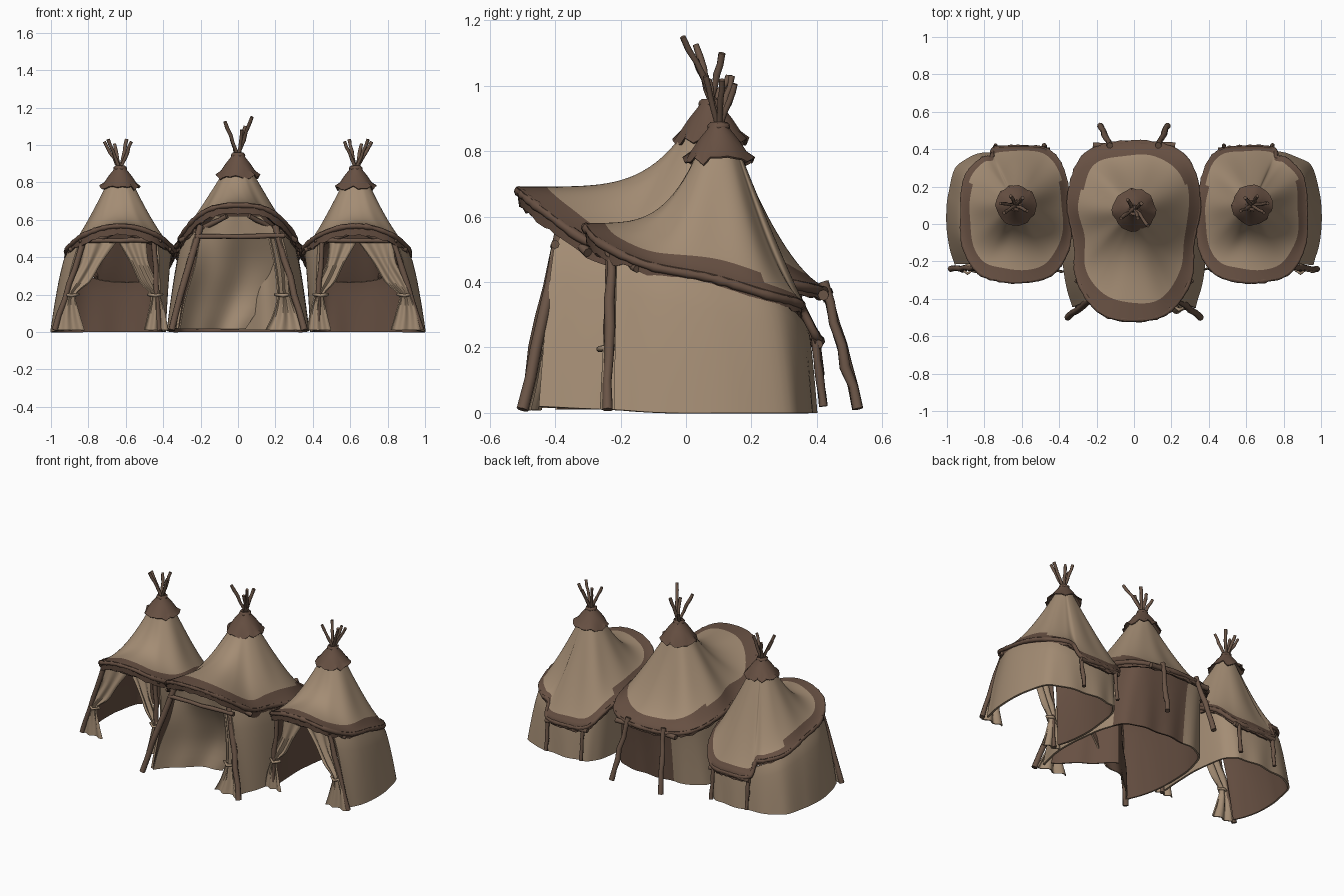
import bpy, math, random
from mathutils import Vector

random.seed(4)
if "Cube" in bpy.data.objects:
    bpy.data.objects.remove(bpy.data.objects["Cube"])


def material(name, rgb):
    m = bpy.data.materials.new(name)
    m.use_nodes = True
    m.diffuse_color = (*rgb, 1)
    bsdf = m.node_tree.nodes["Principled BSDF"]
    bsdf.inputs["Base Color"].default_value = (*rgb, 1)
    bsdf.inputs["Roughness"].default_value = 0.9
    return m


CANVAS = material("tan canvas", (0.37, 0.265, 0.175))
HIDE = material("brown hide", (0.135, 0.08, 0.055))
WOOD = material("brown wood", (0.145, 0.09, 0.062))


def spline(pts, per=8, closed=False):
    """Smooth path through points of any dimension."""
    n, out = len(pts), []
    for i in range(n if closed else n - 1):
        idx = [i - 1, i, i + 1, i + 2]
        idx = [k % n if closed else min(max(k, 0), n - 1) for k in idx]
        a, b, c, d = (pts[k] for k in idx)
        for j in range(per):
            t = j / per
            out.append(tuple(q + 0.5 * t * (r - p + t * (2 * p - 5 * q + 4 * r - s + t * (3 * (q - r) + s - p)))
                             for p, q, r, s in zip(a, b, c, d)))
    return out if closed else out + [tuple(pts[-1])]


def flipped(pts):
    """Mirror a list of points (x first), keeping its turning direction."""
    return [(-p[0], *p[1:]) for p in reversed(pts)]


def loft(name, rows, closed=False, thick=0.012, rule=None, mats=(CANVAS, HIDE)):
    n = len(rows[0])
    faces, ids = [], []
    for r in range(len(rows) - 1):
        for i in range(n if closed else n - 1):
            k = (i + 1) % n
            faces.append((r * n + i, r * n + n + i, r * n + n + k, r * n + k))
            ids.append(rule(r, rows[r][i]) if rule else 0)
    me = bpy.data.meshes.new(name)
    me.from_pydata([p for row in rows for p in row], [], faces)
    for m in mats:
        me.materials.append(m)
    me.polygons.foreach_set("material_index", ids)
    ob = bpy.data.objects.new(name, me)
    bpy.context.collection.objects.link(ob)
    bpy.ops.object.select_all(action="DESELECT")
    ob.select_set(True)
    bpy.context.view_layer.objects.active = ob
    mod = ob.modifiers.new("Thickness", "SOLIDIFY")
    mod.thickness, mod.offset, mod.material_offset = thick, -1, len(mats) - 1
    bpy.ops.object.modifier_apply(modifier=mod.name)
    bpy.ops.object.shade_smooth_by_angle(angle=math.radians(45))


def tube(name, pts, radius, mat=WOOD, closed=False, rough=0.12):
    cu = bpy.data.curves.new(name, "CURVE")
    cu.dimensions, cu.bevel_depth, cu.bevel_resolution, cu.use_fill_caps = "3D", radius, 2, True
    sp = cu.splines.new("POLY")
    sp.points.add(len(pts) - 1)
    sp.use_cyclic_u = closed
    for point, p in zip(sp.points, pts):
        point.co = (*p, 1)
        point.radius = 1 + random.uniform(-rough, rough)
    cu.materials.append(mat)
    bpy.context.collection.objects.link(bpy.data.objects.new(name, cu))


def pole(name, a, b, radius=0.014):
    a, b = Vector(a), Vector(b)
    pts = [a.lerp(b, t / 6) for t in range(7)]
    for p in pts[1:-1]:
        p += Vector([random.uniform(-1, 1) * radius * 0.3 for _ in range(3)])
    tube(name, pts, radius)


def roof(name, cx, cy, top, rim, band):
    """Sagging canvas roof; rim points are x, y, z, steepness; band is the hide width front and back."""
    rim = spline(rim, 8, True)
    steps, rows = 24, []
    for r in range(steps + 1):
        s, row = r / steps, []
        for x, y, z, p in rim:
            a = math.atan2(y - cy, x)
            x0, y0 = 0.05 * math.cos(a), cy + 0.05 * math.sin(a)
            fold = 1 - 0.03 * math.sin(math.pi * s) * (1 + math.cos(7 * a))
            row.append((cx + x0 + (x - x0) * s * fold, y0 + (y - y0) * s * fold,
                        z + (top - z) * (1 - s) ** p))
        rows.append(row)
    # hanging ragged edge, deeper over the door
    rows.append([(cx + x * 0.985, cy + (y - cy) * 0.985, z - (0.055 if y < -0.2 else 0.035) - random.uniform(0, 0.012))
                 for x, y, z, p in rim])
    loft(name, rows, True, rule=lambda r, p: int(r >= steps - band[p[1] > cy + 0.12]))
    tube(name + "_edge_roll", [(cx + x * 0.985, y * 0.985, z - 0.014) for x, y, z, p in rim], 0.014, HIDE, True, 0.2)


def cap(name, cx, cy, z0, z1, r0):
    """Flared hide collar with a ragged hem, tied at the neck."""
    rows = []
    for t, r in ((0, 0.24), (0.2, 0.34), (0.45, 0.57), (0.75, 0.8), (1, 1)):
        row = []
        for i in range(26):
            a = math.tau * i / 26
            hem = random.uniform(-1, 1) * 0.016 if t == 1 else 0
            rr = r0 * r + hem * 0.4
            row.append((cx + rr * math.cos(a), cy + rr * math.sin(a), z1 + (z0 - z1) * t + hem))
        rows.append(row)
    loft(name, rows, True, 0.006, mats=(HIDE,))
    neck = [(cx + 0.026 * math.cos(i), cy + 0.026 * math.sin(i), z1 - 0.015) for i in range(6)]
    tube(name + "_tie", neck, 0.012, HIDE, True)


def wall(name, cx, top, bottom, rule=None):
    a, b = spline(top), spline(bottom)
    rows = []
    for r in range(9):
        t = r / 8
        rows.append([(cx + p[0] + (q[0] - p[0]) * t ** 0.65, p[1] + (q[1] - p[1]) * t ** 0.65
                      + 0.005 * math.sin(i * 0.9) * t,
                      p[2] * (1 - t) + q[2] * t) for i, (p, q) in enumerate(zip(a, b))])
    loft(name, rows, rule=rule)


def drape(name, profile, fold=0.01, waves=2, mats=(CANVAS,)):
    """Cloth panel; profile rows are left x, left y, right x, right y, z, sag."""
    rows = []
    for xa, ya, xb, yb, z, sag in spline(profile, 4):
        rows.append([(xa + (xb - xa) * u, ya + (yb - ya) * u
                      + fold * math.sin(math.tau * waves * u) + sag * math.sin(math.pi * u), z)
                     for u in (k / 18 for k in range(19))])
    loft(name, rows, thick=0.008, mats=mats)


# Middle tent
rim = [(0.1, -0.51, 0.685, 4.2), (0.22, -0.44, 0.63, 3), (0.305, -0.29, 0.53, 1.8), (0.315, -0.1, 0.485, 1.2),
       (0.35, 0.12, 0.45, 1.1), (0.29, 0.34, 0.405, 1.3), (0.13, 0.43, 0.385, 1.6)]
roof("middle_roof", 0, 0.07, 0.9, rim + flipped(rim), (4, 5))
cap("middle_cap", 0, 0.075, 0.83, 0.96, 0.115)
top = [(0.21, -0.39, 0.56), (0.28, -0.22, 0.51), (0.3, 0.1, 0.46), (0.26, 0.31, 0.41), (0.1, 0.36, 0.4)]
base = [(0.33, -0.45, 0.02), (0.38, -0.22, 0.01), (0.36, 0.1, 0), (0.28, 0.27, 0), (0.1, 0.31, 0)]
wall("middle_wall", 0, top + flipped(top), base + flipped(base),
     rule=lambda r, p: int(p[1] > 0.2 and p[0] > -0.12))
drape("middle_gable", [(-0.12, -0.4, 0.12, -0.4, 0.62, 0), (-0.22, -0.385, 0.23, -0.385, 0.51, 0)], 0.004)
drape("middle_door_curtain", [(-0.2, -0.37, 0.2, -0.36, 0.52, 0), (-0.23, -0.39, 0.2, -0.28, 0.35, 0.06),
                              (-0.28, -0.42, 0.14, -0.22, 0.18, 0.08), (-0.31, -0.45, 0.04, -0.22, 0.015, 0.06)],
      0.008, mats=(CANVAS, HIDE))
drape("middle_inner_curtain", [(0.02, -0.12, 0.24, -0.34, 0.5, 0), (0, -0.14, 0.31, -0.4, 0.01, 0)],
      0.008, mats=(CANVAS, HIDE))
drape("middle_tied_curtain", [(0.17, -0.39, 0.23, -0.4, 0.5, 0), (0.2, -0.41, 0.27, -0.42, 0.35, 0),
                              (0.215, -0.43, 0.28, -0.44, 0.2, 0), (0.19, -0.45, 0.32, -0.46, 0.09, 0),
                              (0.15, -0.46, 0.35, -0.48, 0.01, 0)], 0.014)
tube("middle_curtain_tie", [(0.2, -0.43, 0.2), (0.24, -0.46, 0.195), (0.28, -0.44, 0.2), (0.24, -0.41, 0.2)],
     0.009, CANVAS, True)
pole("middle_front_beam", (-0.23, -0.4, 0.51), (0.25, -0.4, 0.515), 0.013)
for s, side in ((1, "left"), (-1, "right")):
    pole(side + "_middle_front_pole", (s * 0.2, -0.38, 0.57), (s * 0.355, -0.5, 0.01), 0.017)
    pole(side + "_middle_eave_pole", (s * 0.06, -0.44, 0.62), (s * 0.31, -0.3, 0.49), 0.014)
    pole(side + "_middle_back_pole", (s * 0.13, 0.42, 0.4), (s * 0.18, 0.525, 0.012), 0.016)
pole("middle_back_beam", (-0.22, 0.42, 0.36), (0.22, 0.42, 0.36), 0.016)
for i, tip in enumerate([(0.075, -0.01, 1.15), (-0.07, 0.03, 1.125), (0.04, 0.11, 1.1),
                         (-0.035, 0.13, 1.03), (0.02, 0.03, 1.08)]):
    pole(f"middle_top_pole_{i + 1}", (-tip[0] * 0.2, 0.11 - tip[1] * 0.4, 0.9), tip, 0.01)

# Side tents, built mirrored: local +x points away from the middle
front = [(0.07, -0.305, 0.575, 3.5), (0.2, -0.26, 0.53, 2.4), (0.28, -0.12, 0.465, 1.5), (0.29, 0.08, 0.425, 1.2)]
# the back of the roof steps down over a low frame
back = [(0.27, 0.25, 0.375, 1.2), (0.19, 0.345, 0.35, 1.35), (0.135, 0.36, 0.33, 1.3), (0.115, 0.405, 0.245, 1.15),
        (-0.03, 0.415, 0.235, 1.1), (-0.17, 0.395, 0.25, 1.1), (-0.25, 0.29, 0.35, 1.15)]
side_rim = front + back + flipped(front)
side_top = [(0.2, -0.21, 0.5), (0.27, -0.08, 0.45), (0.275, 0.1, 0.41), (0.24, 0.28, 0.35), (0.11, 0.36, 0.28),
            (-0.11, 0.365, 0.27), (-0.22, 0.29, 0.33), (-0.27, 0.1, 0.41), (-0.27, -0.08, 0.45), (-0.2, -0.21, 0.5)]
side_base = [(0.33, -0.22, 0.01), (0.37, -0.05, 0), (0.365, 0.15, 0), (0.3, 0.33, 0), (0.1, 0.39, 0),
             (-0.1, 0.39, 0), (-0.2, 0.33, 0), (-0.24, 0.12, 0), (-0.24, -0.05, 0), (-0.22, -0.21, 0.01)]
wide, narrow = (1, 0), (-0.8, 0.02)
for s, side in ((1, "left"), (-1, "right")):
    cx = 0.63 * s
    turn = list if s > 0 else flipped
    roof(side + "_roof", cx, 0.1, 0.835, turn(side_rim), (4, 2))
    cap(side + "_cap", cx, 0.1, 0.77, 0.89, 0.107)
    wall(side + "_wall", cx, turn(side_top), turn(side_base))
    # parted door curtains, tied back to the posts
    for label, (k, off) in (("outer", wide), ("inner", narrow)):
        prof = []
        for xo, xi, y, z in ((0.2, 0.02, -0.22, 0.48), (0.215, 0.1, -0.225, 0.37), (0.27, 0.16, -0.23, 0.27),
                             (0.29, 0.235, -0.24, 0.2), (0.325, 0.22, -0.245, 0.11), (0.345, 0.19, -0.25, 0.01)):
            xa, xb = sorted((cx + s * (k * xo + off), cx + s * (k * xi + off)))
            prof.append((xa, y, xb, y - 0.005, z, 0))
        drape(f"{side}_{label}_curtain", prof, 0.009)
        tx = cx + s * (k * 0.26 + off)
        tube(f"{side}_{label}_curtain_tie", [(tx - 0.035, -0.24, 0.2), (tx, -0.265, 0.195),
                                             (tx + 0.035, -0.24, 0.2), (tx, -0.22, 0.2)], 0.009, CANVAS, True)
    pole(side + "_outer_front_pole", (cx + s * 0.19, -0.23, 0.51), (cx + s * 0.35, -0.24, 0.01), 0.015)
    pole(side + "_inner_front_pole", (cx - s * 0.18, -0.23, 0.51), (cx - s * 0.21, -0.24, 0.01), 0.015)
    pole(side + "_front_beam", (cx - s * 0.22, -0.235, 0.49), (cx + s * 0.22, -0.235, 0.49), 0.013)
    # low frame at the back
    pole(side + "_back_beam", (cx - s * 0.18, 0.395, 0.215), (cx + s * 0.12, 0.405, 0.21), 0.014)
    for t, end in ((-0.15, "inner"), (0.11, "outer")):
        pole(f"{side}_{end}_back_pole", (cx + s * t, 0.395, 0.23), (cx + s * t, 0.42, 0.02), 0.012)
    for t in (-1, 1):
        pole(f"{side}_eave_pole_{'a' if t < 0 else 'b'}", (cx + t * 0.02, -0.27, 0.535), (cx + t * 0.27, -0.15, 0.44), 0.012)
    for i, (x, y) in enumerate([(0.065, 0.06), (-0.06, 0.07), (0.03, 0.15), (-0.035, 0.14), (0.085, 0.11)]):
        pole(f"{side}_top_pole_{i + 1}", (cx - s * x * 0.15, 0.115 - y * 0.15, 0.84),
             (cx + s * x, y, 1.03 - 0.012 * (i % 3)), 0.009)
